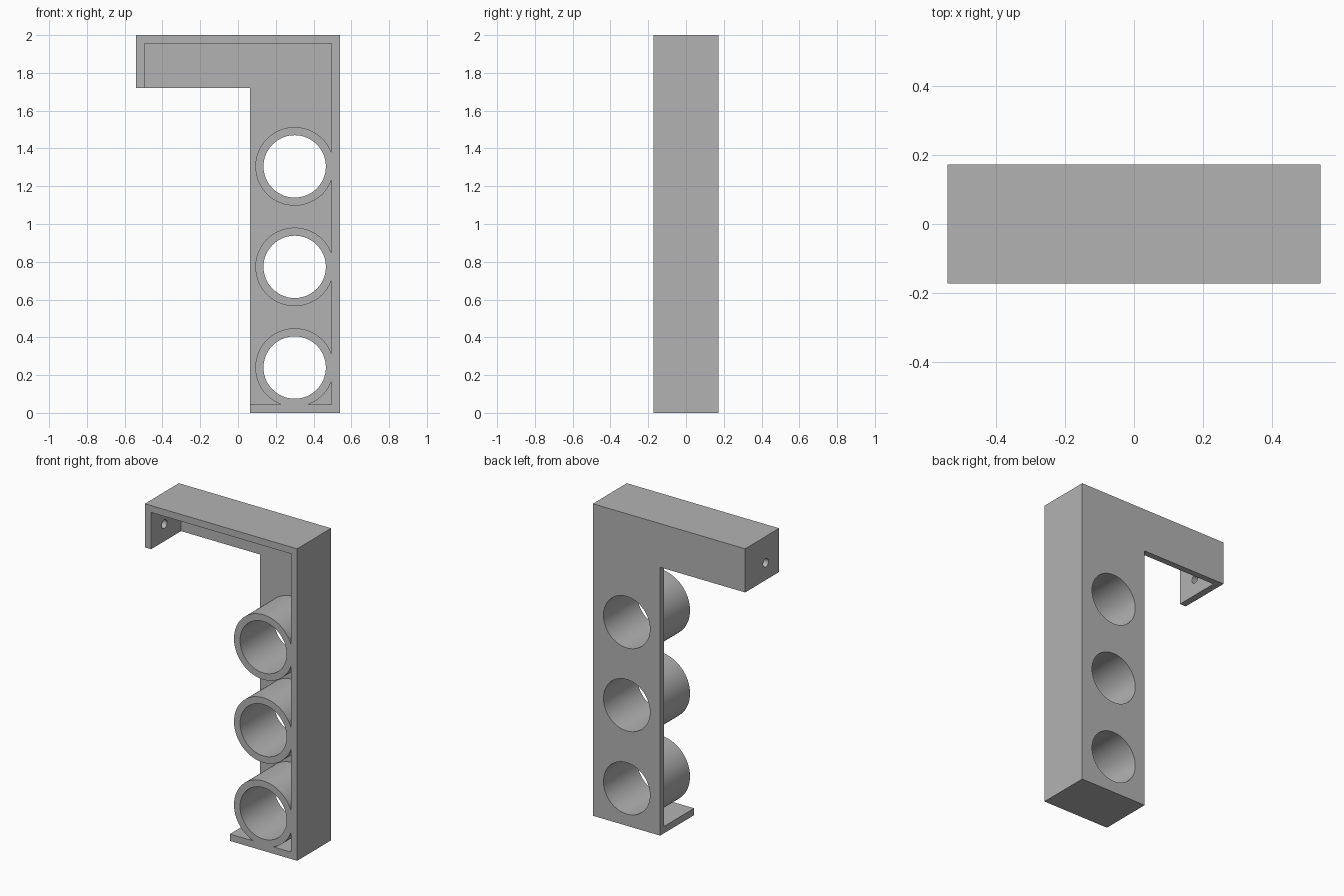
import bpy, bmesh, math
from mathutils import Matrix, Vector

cube = bpy.data.objects.get("Cube")
if cube:
    bpy.data.objects.remove(cube, do_unlink=True)

HALF_X, HALF_Y, HEIGHT = 0.54, 0.172, 2.0
WALL = 0.044
POST_LEFT, ARM_BOTTOM = 0.063, 1.72
TUBE_X, TUBE_HEIGHTS = 0.30, (0.24, 0.773, 1.305)
TUBE_OUTER, TUBE_BORE = 0.208, 0.165

grey = bpy.data.materials.new("plain_grey")
grey.use_nodes = True
colour = (0.45, 0.45, 0.45, 1)
grey.diffuse_color = colour
grey.node_tree.nodes["Principled BSDF"].inputs["Base Color"].default_value = colour


def make_object(name, bm):
    bmesh.ops.recalc_face_normals(bm, faces=bm.faces)
    mesh = bpy.data.meshes.new(name)
    bm.to_mesh(mesh)
    bm.free()
    obj = bpy.data.objects.new(name, mesh)
    bpy.context.collection.objects.link(obj)
    mesh.materials.append(grey)
    return obj


def extrude_profile(name, points, y0, y1):
    bm = bmesh.new()
    face = bm.faces.new([bm.verts.new((x, y0, z)) for x, z in points])
    new = bmesh.ops.extrude_face_region(bm, geom=[face])["geom"]
    moved = [v for v in new if isinstance(v, bmesh.types.BMVert)]
    bmesh.ops.translate(bm, verts=moved, vec=(0, y1 - y0, 0))
    return make_object(name, bm)


def cylinder(name, centre, radius, length, axis, sides=96):
    bm = bmesh.new()
    turn = Matrix.Rotation(math.pi / 2, 4, axis)
    bmesh.ops.create_cone(bm, cap_ends=True, segments=sides, radius1=radius,
                          radius2=radius, depth=length,
                          matrix=Matrix.Translation(Vector(centre)) @ turn)
    return make_object(name, bm)


def subtract(target, cutter):
    cutter.hide_render = True
    mod = target.modifiers.new("cut", "BOOLEAN")
    mod.operation = "DIFFERENCE"
    mod.solver = "EXACT"
    mod.object = cutter
    bpy.context.view_layer.objects.active = target
    bpy.ops.object.modifier_apply(modifier=mod.name)
    bpy.data.objects.remove(cutter, do_unlink=True)


# Solid bracket outline: upright post with an arm at the top
bracket = extrude_profile("tube_holder_bracket", [
    (-HALF_X, ARM_BOTTOM), (-HALF_X, HEIGHT), (HALF_X, HEIGHT),
    (HALF_X, 0), (POST_LEFT, 0), (POST_LEFT, ARM_BOTTOM)], -HALF_Y, HALF_Y)

# Pocket that leaves the back panel and rim, open on the inner side
inner = HALF_X - WALL
pocket = extrude_profile("pocket_cutter", [
    (-inner, ARM_BOTTOM - 0.1), (-inner, HEIGHT - WALL), (inner, HEIGHT - WALL),
    (inner, WALL), (0, WALL), (0, ARM_BOTTOM - 0.1)], -0.3, HALF_Y - 0.04)

# Keep the tubes standing in the pocket, then bore them through
for z in TUBE_HEIGHTS:
    subtract(pocket, cylinder("tube_body", (TUBE_X, 0, z), TUBE_OUTER, 1, "X"))
subtract(bracket, pocket)
for z in TUBE_HEIGHTS:
    subtract(bracket, cylinder("tube_bore", (TUBE_X, 0, z), TUBE_BORE, 1, "X"))

# Screw hole in the end wall of the arm
subtract(bracket, cylinder("screw_hole", (-HALF_X, -0.037, 1.83), 0.027, 0.2, "Y", 32))

bpy.ops.object.select_all(action="DESELECT")
bracket.select_set(True)
bpy.context.view_layer.objects.active = bracket
bpy.ops.object.shade_smooth_by_angle(angle=math.radians(30))
